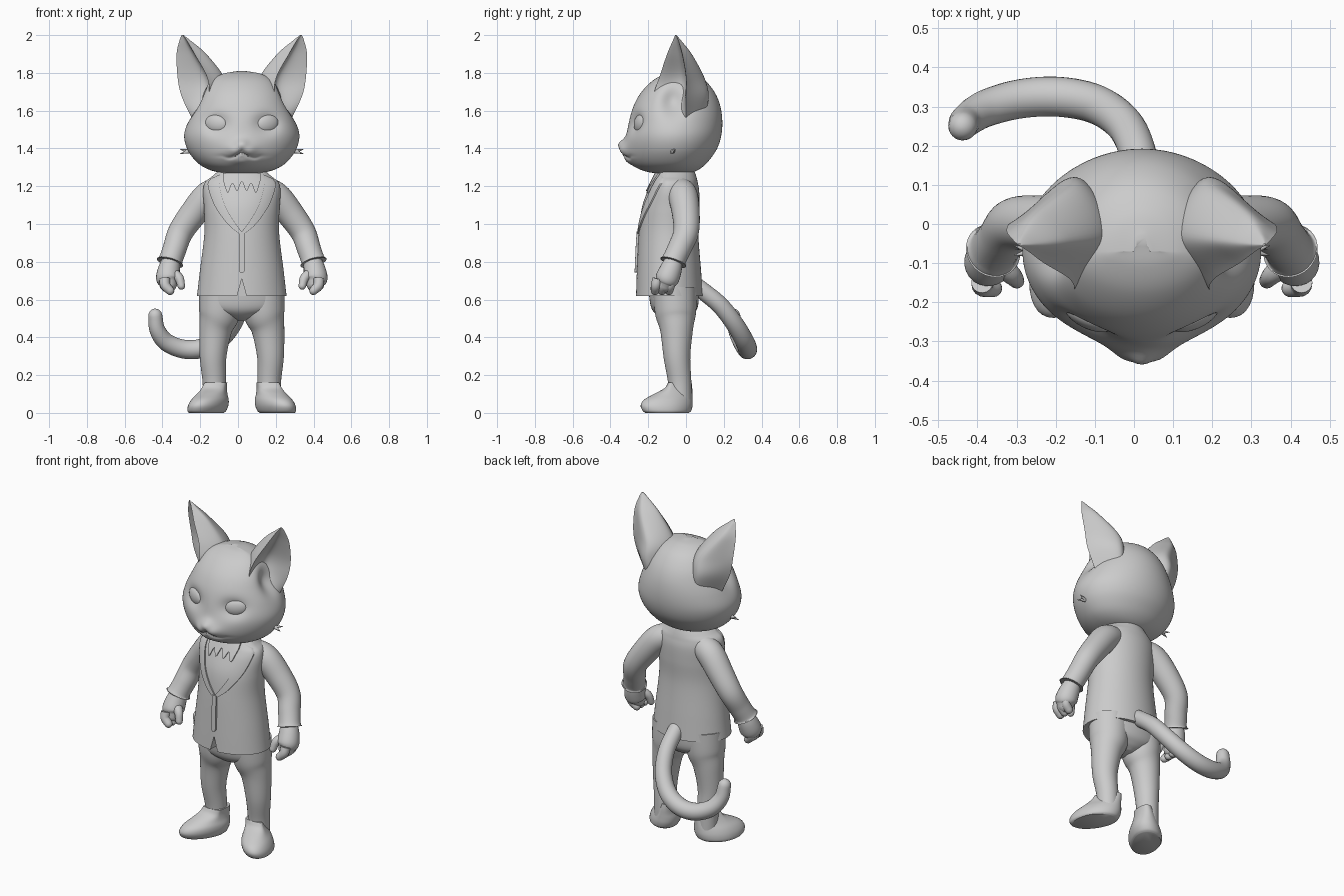
import bpy, bmesh
from math import sin, cos, pi, exp
from mathutils import Vector, Matrix

CENTRE_X = 0.02
SIDES = (("left", 1), ("right", -1))

if "Cube" in bpy.data.objects:
    bpy.data.objects.remove(bpy.data.objects["Cube"])

grey = bpy.data.materials.new("plain_grey")
grey.use_nodes = True
grey.diffuse_color = (0.6, 0.6, 0.6, 1)
grey.node_tree.nodes["Principled BSDF"].inputs["Base Color"].default_value = grey.diffuse_color
parts = []


def spline(keys, steps):
    """Smooth curve through key points of any dimension."""
    k = [Vector(p) for p in keys]
    k = [2 * k[0] - k[1]] + k + [2 * k[-1] - k[-2]]
    out = []
    for a, b, c, d in zip(k, k[1:], k[2:], k[3:]):
        for j in range(steps):
            t = j / steps
            out.append(0.5 * (2 * b + (c - a) * t + (2 * a - 5 * b + 4 * c - d) * t ** 2
                              + (3 * b - a - 3 * c + d) * t ** 3))
    return out + [k[-2]]


def finish(name, bm):
    bmesh.ops.recalc_face_normals(bm, faces=bm.faces)
    bmesh.ops.translate(bm, verts=bm.verts, vec=(CENTRE_X, 0, 0))
    mesh = bpy.data.meshes.new(name)
    bm.to_mesh(mesh)
    bm.free()
    mesh.materials.append(grey)
    ob = bpy.data.objects.new(name, mesh)
    bpy.context.collection.objects.link(ob)
    parts.append(ob)
    return ob


def skin(name, rings):
    """Join closed rings with quads and cap both ends."""
    bm = bmesh.new()
    loops = [[bm.verts.new(p) for p in ring] for ring in rings]
    n = len(loops[0])
    for a, b in zip(loops, loops[1:]):
        for i in range(n):
            bm.faces.new((a[i], a[(i + 1) % n], b[(i + 1) % n], b[i]))
    bm.faces.new(loops[0][::-1])
    bm.faces.new(loops[-1])
    return finish(name, bm)


def oval_rings(rows, yc, count=64):
    """Horizontal ovals from rows of height, half width, front y, back y."""
    rings = []
    for z, rx, front, back in rows:
        ring = []
        for i in range(count):
            a = 2 * pi * i / count
            depth = back - yc if sin(a) > 0 else yc - front
            ring.append(Vector((rx * cos(a), yc + depth * sin(a), z)))
        rings.append(ring)
    return rings


def tube(name, keys, side=1, round_end=True, count=24, steps=6):
    """Round tube along keys of x, y, z, radius."""
    path = spline([(x * side, y, z, r) for x, y, z, r in keys], steps)
    pts = [(p.xyz, p.w) for p in path]
    if round_end:
        end, r = pts[-1]
        way = (end - pts[-2][0]).normalized()
        pts += [(end + way * r * sin(a), r * cos(a)) for a in (0.4, 0.8, 1.15, 1.45)]
    rings, u = [], None
    for i, (p, r) in enumerate(pts):
        t = (pts[min(i + 1, len(pts) - 1)][0] - pts[max(i - 1, 0)][0]).normalized()
        u = t.orthogonal() if u is None else u - t * u.dot(t)
        u.normalize()
        v = t.cross(u)
        rings.append([p + r * (u * cos(2 * pi * j / count) + v * sin(2 * pi * j / count))
                      for j in range(count)])
    return skin(name, rings)


def bump(x, z, cx, cz, sx, sz):
    return exp(-((x - cx) / sx) ** 2 - ((z - cz) / sz) ** 2)


# Head: lofted ovals, then sculpted muzzle, nose, mouth, sockets and ear hollows
head_rows = spline([
    (1.262, 0.03, -0.10, -0.02), (1.275, 0.13, -0.20, 0.04), (1.30, 0.20, -0.262, 0.085),
    (1.34, 0.25, -0.295, 0.125), (1.40, 0.29, -0.31, 0.165), (1.47, 0.305, -0.312, 0.187),
    (1.55, 0.285, -0.30, 0.192), (1.63, 0.25, -0.275, 0.18), (1.70, 0.215, -0.235, 0.15),
    (1.76, 0.165, -0.175, 0.10), (1.795, 0.10, -0.11, 0.035), (1.81, 0.02, -0.05, -0.03)], 9)
head_rings = oval_rings(head_rows, -0.07, 160)
for ring in head_rings:
    for v in ring:
        x, z = abs(v.x), v.z
        if v.y < -0.1:
            push = 0.035 * bump(x, z, 0, 1.39, 0.10, 0.06)
            push += 0.02 * bump(x, z, 0, 1.425, 0.03, 0.025)
            push += 0.012 * bump(x, z, 0.045, 1.39, 0.035, 0.03)
            push += 0.012 * bump(x, z, 0, 1.33, 0.05, 0.02)
            lip = 1.385 - 0.035 * sin(min(x / 0.1, 1) * pi * 0.75)
            push -= 0.016 * bump(x, z, 0, lip, 0.085, 0.009)
            push -= 0.035 * bump(x, z, 0.135, 1.53, 0.065, 0.05)
            v.y -= push
        hollow = bump(x, z, 0.26, 1.66, 0.09, 0.08) * exp(-((v.y + 0.07) / 0.06) ** 2)
        v.x *= 1 - 0.2 * hollow
skin("head", head_rings)

# Ears: each row is height, hollow depth, then outer, back, inner and front rim points
ear_rows = spline([
    (1.56, 0.15, 0.265, 0.0, 0.15, 0.10, 0.10, -0.03, 0.225, -0.15),
    (1.68, 0.45, 0.32, 0.0, 0.17, 0.12, 0.07, -0.03, 0.175, -0.17),
    (1.78, 0.55, 0.34, 0.0, 0.18, 0.095, 0.095, -0.03, 0.185, -0.14),
    (1.90, 0.50, 0.345, -0.02, 0.26, 0.03, 0.188, -0.04, 0.25, -0.10),
    (1.97, 0.4, 0.33, -0.04, 0.30, -0.025, 0.27, -0.05, 0.29, -0.07),
    (2.0, 0.3, 0.318, -0.052, 0.314, -0.05, 0.308, -0.053, 0.312, -0.057)], 8)
for label, s in SIDES:
    rings = []
    for row in ear_rows:
        z, deep = row[0], row[1]
        outer, back, inner, front = [Vector((row[i], row[i + 1])) for i in (2, 4, 6, 8)]
        hollow = ((outer + front) / 2).lerp((back + inner) / 2, deep)
        loop = spline([outer, back, inner, front], 10)[:-1] + spline([front, hollow, outer], 8)[:-1]
        rings.append([(s * p.x, p.y, z) for p in loop])
    skin(label + "_ear", rings)

    # Eyes
    bm = bmesh.new()
    place = (Matrix.Translation((s * 0.135, -0.238, 1.53)) @ Matrix.Rotation(s * 0.43, 4, "Z")
             @ Matrix.Rotation(-s * 0.15, 4, "Y") @ Matrix.Diagonal((0.066, 0.03, 0.05, 1)))
    bmesh.ops.create_uvsphere(bm, u_segments=32, v_segments=20, radius=1, matrix=place)
    finish(label + "_eye", bm)

    # Cheek whiskers
    for i, (y, z) in enumerate(((-0.08, 1.372), (-0.055, 1.395))):
        tube(f"{label}_whisker_{i + 1}", [(0.28, -0.07, 1.385, 0.012), (0.327, y, z, 0.001)],
             s, False, 8, 2)

# Jacket
jacket_rows = spline([
    (0.62, 0.237, -0.265, 0.09), (0.75, 0.222, -0.26, 0.08), (0.95, 0.198, -0.25, 0.065),
    (1.08, 0.20, -0.235, 0.07), (1.17, 0.205, -0.205, 0.07), (1.22, 0.195, -0.18, 0.062),
    (1.25, 0.16, -0.165, 0.055), (1.28, 0.125, -0.15, 0.045)], 8)
JACKET_Y = -0.09
jacket = skin("jacket", oval_rings(jacket_rows, JACKET_Y, 96))

# Notch at the front of the hem
notch = skin("hem_notch_cutter", [[(-0.03, y, 0.6), (0.03, y, 0.6), (0, y, 0.71)]
                                  for y in (-0.4, -0.2)])
cut = jacket.modifiers.new("notch", "BOOLEAN")
cut.operation, cut.object = "DIFFERENCE", notch
bpy.context.view_layer.objects.active = jacket
bpy.ops.object.modifier_apply(modifier="notch")
parts.remove(notch)
bpy.data.objects.remove(notch)


def jacket_front(x, z):
    for a, b in zip(jacket_rows, jacket_rows[1:]):
        if z <= b[0]:
            break
    row = a.lerp(b, max(0, min(1, (z - a[0]) / (b[0] - a[0]))))
    return JACKET_Y - (JACKET_Y - row[2]) * max(0, 1 - (x / row[1]) ** 2) ** 0.5


def panel(name, edge_a, edge_b, side=1, lift=0.008, across=6):
    """Raised cloth between two x, z edges, laid on the jacket front."""
    rings = []
    for a, b in zip(spline(edge_a, 8), spline(edge_b, 8)):
        line = [a.lerp(b, j / across) for j in range(across + 1)]
        top = [(side * p.x, jacket_front(p.x, p.y) - lift, p.y) for p in line]
        under = [(x, y + lift + 0.01, z) for x, y, z in reversed(top)]
        rings.append(top + under)
    return skin(name, rings)


# Lapels, front closing and neckcloth
for label, s in SIDES:
    panel(label + "_lapel",
          [(0.165, 1.24), (0.18, 1.205), (0.145, 1.1), (0.075, 1.0), (0.004, 0.94)],
          [(0.115, 1.262), (0.118, 1.2), (0.09, 1.1), (0.045, 1.02), (0.001, 0.96)], s)
panel("front_closing", [(-0.013, 0.96), (-0.014, 0.85), (-0.015, 0.76), (-0.006, 0.742)],
      [(0.013, 0.96), (0.014, 0.85), (0.015, 0.76), (0.006, 0.742)], lift=0.012)
cloth_x = [i * 0.025 for i in range(-4, 5)]
cloth_z = [1.235, 1.165, 1.215, 1.175, 1.225, 1.175, 1.215, 1.165, 1.235]
panel("neckcloth", [(x, 1.27) for x in cloth_x], list(zip(cloth_x, cloth_z)), lift=0.01)

# Trouser seat
skin("trouser_seat", oval_rings(spline([
    (0.49, 0.03, -0.10, -0.01), (0.515, 0.12, -0.15, 0.03), (0.56, 0.215, -0.185, 0.062),
    (0.66, 0.218, -0.20, 0.07)], 6), -0.06))

for label, s in SIDES:
    # Trouser legs and feet
    tube(label + "_leg", [(0.11, -0.06, 0.66, 0.115), (0.118, -0.055, 0.53, 0.109),
                          (0.139, -0.05, 0.44, 0.087), (0.152, -0.048, 0.3, 0.071),
                          (0.146, -0.034, 0.17, 0.062), (0.145, -0.03, 0.06, 0.06)], s, False, 40)
    foot = oval_rings(spline([
        (0, 0.085, -0.215, 0.015), (0.012, 0.094, -0.23, 0.028), (0.04, 0.097, -0.24, 0.035),
        (0.07, 0.09, -0.222, 0.035), (0.1, 0.074, -0.17, 0.034), (0.13, 0.062, -0.115, 0.033),
        (0.16, 0.055, -0.095, 0.03)], 4), -0.08, 40)
    skin(label + "_foot", [[(s * (p.x + 0.15 + (0.03 - p.y) * 0.32 - p.z * 0.27), p.y, p.z)
                            for p in ring] for ring in foot])

    # Sleeves with flared cuffs
    tube(label + "_sleeve", [(0.11, -0.03, 1.18, 0.07), (0.18, -0.015, 1.145, 0.078),
                             (0.26, 0.0, 1.05, 0.073), (0.325, 0.0, 0.955, 0.067),
                             (0.355, -0.035, 0.87, 0.063), (0.376, -0.063, 0.81, 0.063),
                             (0.38, -0.068, 0.797, 0.072)], s, False, 32)

    # Hands
    tube(label + "_palm", [(0.37, -0.06, 0.82, 0.045), (0.385, -0.08, 0.76, 0.058),
                           (0.392, -0.1, 0.71, 0.062), (0.39, -0.11, 0.685, 0.048)], s)
    for i in range(3):
        y = -0.075 - 0.037 * i
        tube(f"{label}_finger_{i + 1}", [(0.408, y, 0.71, 0.028), (0.405, y - 0.01, 0.675, 0.027),
                                         (0.38, y - 0.015, 0.647, 0.023)], s, True, 16)
    tube(label + "_thumb", [(0.37, -0.1, 0.74, 0.032), (0.333, -0.13, 0.715, 0.025),
                            (0.32, -0.145, 0.672, 0.02)], s, True, 16)

# Tail
tube("tail", [(0, 0.03, 0.69, 0.045), (0, 0.09, 0.645, 0.046), (-0.01, 0.18, 0.57, 0.047),
              (-0.045, 0.255, 0.475, 0.048), (-0.115, 0.305, 0.39, 0.05),
              (-0.21, 0.325, 0.342, 0.051), (-0.31, 0.32, 0.338, 0.05),
              (-0.4, 0.295, 0.375, 0.047), (-0.447, 0.265, 0.44, 0.042),
              (-0.458, 0.25, 0.515, 0.037)])

# Smooth shading with crisp rims
bpy.ops.object.select_all(action="DESELECT")
for ob in parts:
    ob.select_set(True)
bpy.context.view_layer.objects.active = parts[0]
bpy.ops.object.shade_smooth_by_angle(angle=0.8)
